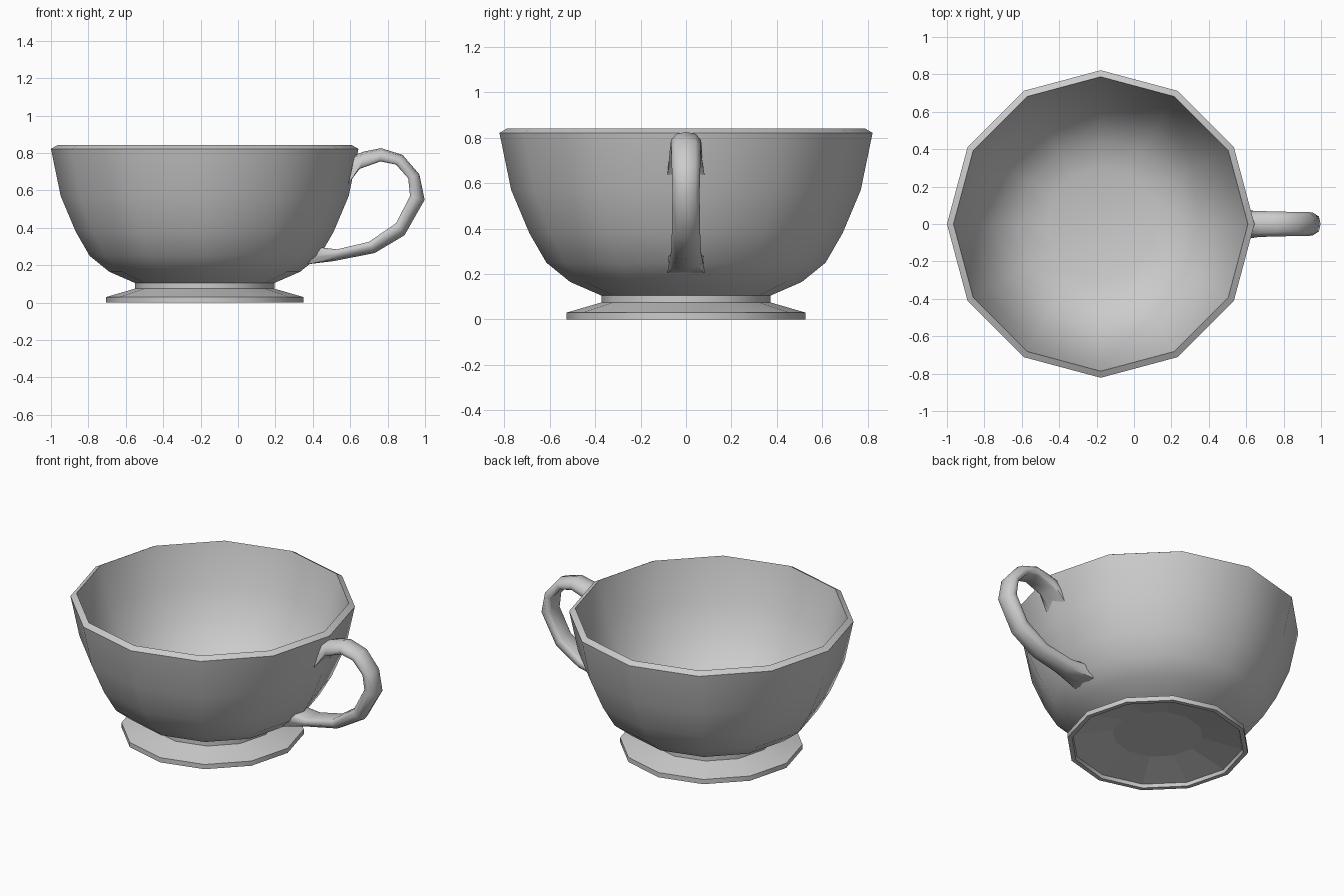
import bpy, bmesh, math
from mathutils import Vector

if "Cube" in bpy.data.objects:
    bpy.data.objects.remove(bpy.data.objects["Cube"])

SIDES = 12
CX = -0.178


def finish(name, bm, angle):
    bmesh.ops.recalc_face_normals(bm, faces=bm.faces)
    mesh = bpy.data.meshes.new(name)
    bm.to_mesh(mesh)
    bm.free()
    obj = bpy.data.objects.new(name, mesh)
    bpy.context.collection.objects.link(obj)
    bpy.ops.object.select_all(action='DESELECT')
    bpy.context.view_layer.objects.active = obj
    obj.select_set(True)
    bpy.ops.object.shade_smooth_by_angle(angle=math.radians(angle))
    return obj


def skin(rings, bm, caps):
    """Bridge successive closed rings of points, optionally capping both ends."""
    loops = [[bm.verts.new(p) for p in ring] for ring in rings]
    for a, b in zip(loops, loops[1:]):
        n = len(a)
        for i in range(n):
            j = (i + 1) % n
            bm.faces.new((a[i], a[j], b[j], b[i]))
    if caps:
        bm.faces.new(loops[0])
        bm.faces.new(loops[-1])


# Cup body: hollow underside, foot, neck, outer wall, rim, inner wall, floor
profile = [(0.26, 0.072), (0.495, 0.022), (0.50, 0.0), (0.527, 0.0),
           (0.527, 0.03), (0.372, 0.075), (0.372, 0.105),
           (0.51, 0.165), (0.615, 0.25), (0.69, 0.38), (0.77, 0.57),
           (0.822, 0.822), (0.787, 0.842),
           (0.725, 0.585), (0.635, 0.415), (0.55, 0.305),
           (0.44, 0.23), (0.30, 0.185)]
bm = bmesh.new()
skin([[(CX + r * math.cos(math.tau * i / SIDES),
        r * math.sin(math.tau * i / SIDES), z) for i in range(SIDES)]
      for r, z in profile], bm, True)
cup = finish("cup_body", bm, 35)
# Faceted underside
for poly in cup.data.polygons:
    if poly.normal.z < -0.5 and poly.center.z < 0.08:
        poly.use_smooth = False

# Handle: outer point, inner point (x, z) and half width of each section
sections = [((0.625, 0.79), (0.59, 0.635), 0.082),
            ((0.675, 0.808), (0.65, 0.715), 0.07),
            ((0.765, 0.826), (0.762, 0.755), 0.066),
            ((0.88, 0.79), (0.845, 0.738), 0.065),
            ((0.97, 0.685), (0.91, 0.665), 0.063),
            ((0.998, 0.55), (0.92, 0.57), 0.06),
            ((0.89, 0.36), (0.845, 0.425), 0.062),
            ((0.73, 0.265), (0.70, 0.325), 0.066),
            ((0.51, 0.222), (0.53, 0.285), 0.074),
            ((0.37, 0.205), (0.445, 0.295), 0.082)]
middle = [(0.88, 0.65), (0.5, 1.0), (0.12, 0.95), (0.0, 0.75)]
top_end = [(0.9, 0.6), (0.5, 0.85), (0.0, 1.0), (0.05, 0.6)]
low_end = [(1.0, 1.0), (0.6, 0.93), (0.2, 0.95), (0.0, 0.7)]
rings = []
for k, (outer, inner, width) in enumerate(sections):
    half = {0: top_end, len(sections) - 1: low_end}.get(k, middle)
    shape = [(1.0, 0.0)] + half + [(t, -w) for t, w in reversed(half)]
    o, n = Vector(outer), Vector(inner)
    points = [(n.lerp(o, t), w * width) for t, w in shape]
    rings.append([(p.x, y, p.y) for p, y in points])
bm = bmesh.new()
skin(rings, bm, False)
finish("handle", bm, 55)
